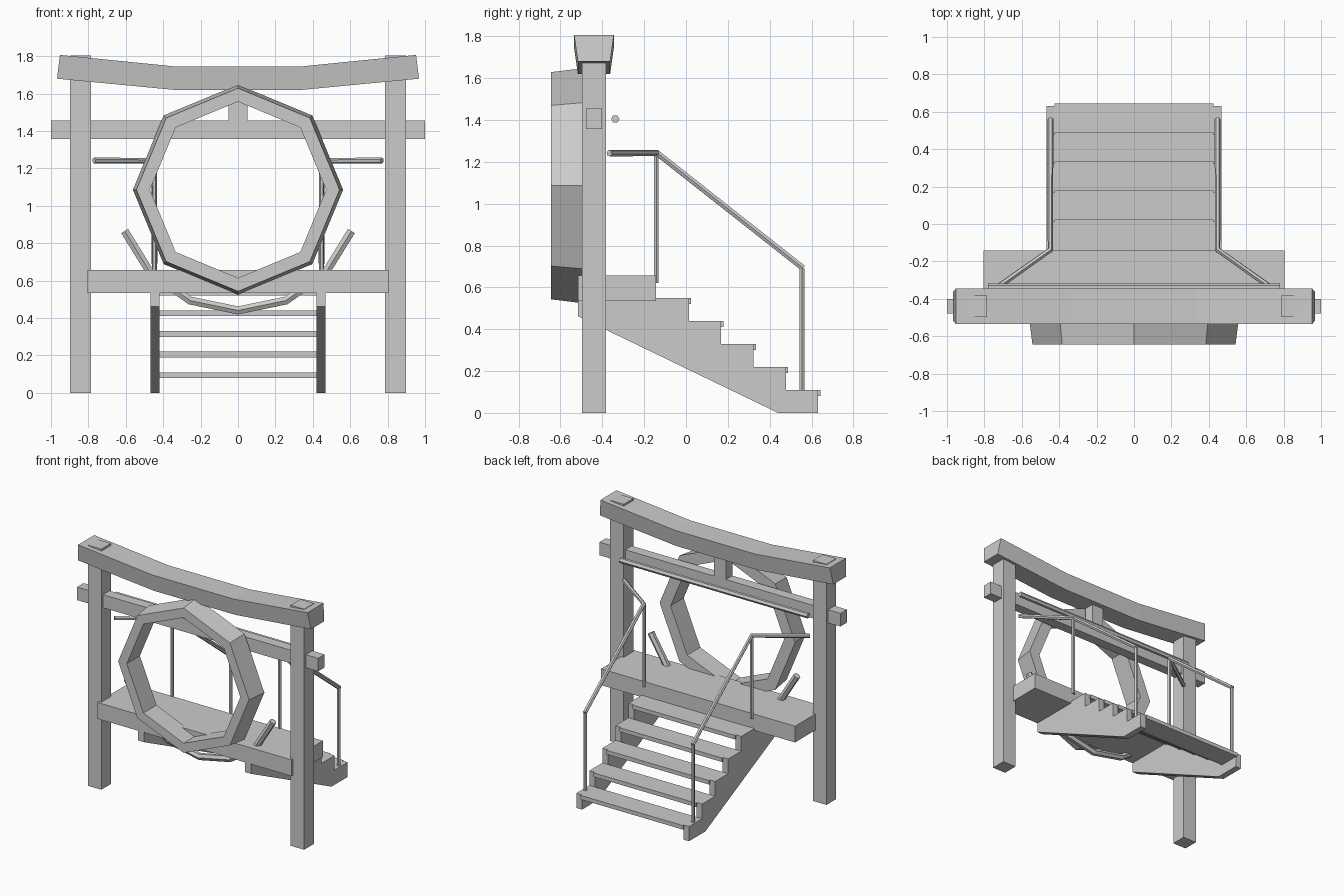
import bpy, bmesh
from math import sin, cos, pi, radians

if "Cube" in bpy.data.objects:
    bpy.data.objects.remove(bpy.data.objects["Cube"])


def loft(name, sections, closed=False):
    """Skin a list of equal-length cross-sections into a flat-faced mesh."""
    bm = bmesh.new()
    rings = [[bm.verts.new(p) for p in s] for s in sections]
    n, k = len(rings), len(rings[0])
    for i in range(n if closed else n - 1):
        a, b = rings[i], rings[(i + 1) % n]
        for j in range(k):
            bm.faces.new((a[j], a[(j + 1) % k], b[(j + 1) % k], b[j]))
    if not closed:
        bm.faces.new(rings[0])
        bm.faces.new(rings[-1])
    bmesh.ops.recalc_face_normals(bm, faces=bm.faces)
    me = bpy.data.meshes.new(name)
    bm.to_mesh(me)
    bm.free()
    ob = bpy.data.objects.new(name, me)
    bpy.context.collection.objects.link(ob)
    return ob


def box(name, x0, x1, y0, y1, z0, z1):
    return loft(name, [[(x, y0, z0), (x, y1, z0), (x, y1, z1), (x, y0, z1)]
                       for x in (x0, x1)])


def tube(name, points, r):
    """Six-sided rod along a polyline."""
    cu = bpy.data.curves.new(name, 'CURVE')
    cu.dimensions = '3D'
    cu.bevel_depth, cu.bevel_resolution, cu.use_fill_caps = r, 1, True
    sp = cu.splines.new('POLY')
    sp.points.add(len(points) - 1)
    for p, co in zip(sp.points, points):
        p.co = (*co, 1)
    sp.use_smooth = False
    ob = bpy.data.objects.new(name, cu)
    bpy.context.collection.objects.link(ob)
    bpy.ops.object.select_all(action='DESELECT')
    ob.select_set(True)
    bpy.context.view_layer.objects.active = ob
    bpy.ops.object.convert(target='MESH')
    return ob


GATE_Y = -0.44

# Upswept top beam, wider at its top face
stations = [(-0.952, 1.807, -0.968, 1.68), (-0.335, 1.745, -0.34, 1.62),
            (0.335, 1.745, 0.34, 1.62), (0.952, 1.807, 0.968, 1.68)]
loft("top_beam", [[(xt, GATE_Y - 0.095, zt), (xt, GATE_Y + 0.095, zt),
                   (xb, GATE_Y + 0.077, zb), (xb, GATE_Y - 0.077, zb)]
                  for xt, zt, xb, zb in stations])

# Tie beam, centre strut, hanging rod
box("tie_beam", -1, 1, -0.479, -0.402, 1.358, 1.456)
box("centre_strut", -0.05, 0.05, -0.479, -0.402, 1.45, 1.64)
tube("cross_rod", [(-0.78, -0.338, 1.405), (0.78, -0.338, 1.405)], 0.02)

# Platform
box("platform", -0.805, 0.805, -0.517, -0.143, 0.535, 0.657)

# Octagonal ring, outer wall flaring slightly to the back
RING_Z = 1.086
profile = [(0.543, -0.645), (0.562, -0.49), (0.471, -0.49), (0.471, -0.645)]
loft("octagon_ring", [[(r * sin(a), y, RING_Z + r * cos(a)) for r, y in profile]
                      for a in [i * pi / 4 for i in range(8)]], closed=True)

# Curved cradle below the ring
tube("ring_cradle", [(0.645 * sin(a), -0.45, RING_Z - 0.645 * cos(a))
                     for a in [radians(70 * i / 3) for i in range(-3, 4)]], 0.025)

# Treads
STEP_Y, STEP_Z = 0.1545, 0.11
for i in range(5):
    front, top = 0.643 - i * STEP_Y, STEP_Z * (i + 1)
    box(f"tread_{i + 1}", -0.425, 0.425, front - 0.166, front, top - 0.03, top)

# Stepped side outline of the stairs
outline = [(-0.517, 0.536), (-0.517, 0.462), (0.44, 0), (0.632, 0)]
for i in range(5):
    y = 0.632 - i * STEP_Y
    outline += [(y, STEP_Z * i), (y, STEP_Z * (i + 1))] if i else [(y, STEP_Z)]
outline += [(-0.143, 0.55), (-0.143, 0.536)]

# Parts that repeat on both sides
for side, s in (("left", -1), ("right", 1)):
    box(f"{side}_post", s * 0.785, s * 0.898, -0.498, -0.383, 0, 1.805)
    loft(f"{side}_stringer", [[(s * x, y, z) for y, z in outline]
                              for x in (0.42, 0.468)])
    tube(f"{side}_lower_baluster", [(s * 0.447, 0.555, 0.1), (s * 0.447, 0.555, 0.69)], 0.013)
    tube(f"{side}_upper_baluster", [(s * 0.447, -0.142, 0.62), (s * 0.447, -0.142, 1.24)], 0.013)
    tube(f"{side}_handrail", [(s * 0.447, 0.56, 0.692), (s * 0.447, -0.138, 1.242),
                              (s * 0.77, -0.367, 1.242)], 0.016)
